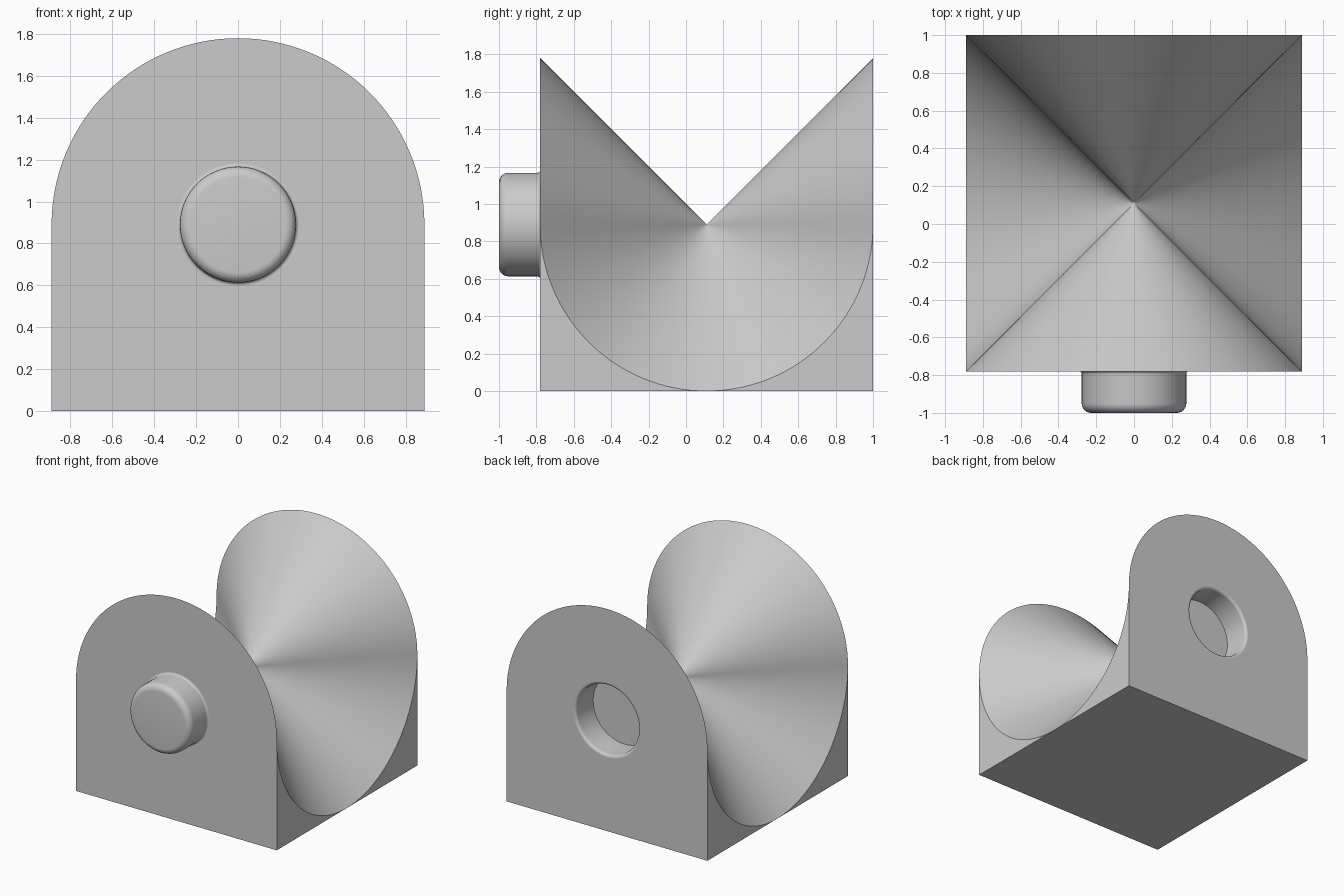
import bpy
import bmesh
from math import sin, cos, pi, radians

A = 0.89            # half the block side
CY, CZ = 0.11, 0.89  # centre of the block, where the cones meet
N = 64              # segments per half circle
R = 0.277           # peg and socket radius
DEPTH = 0.22

cube = bpy.data.objects.get("Cube")
if cube:
    bpy.data.objects.remove(cube, do_unlink=True)

grey = bpy.data.materials.new("plain grey")
grey.use_nodes = True
colour = (0.6, 0.6, 0.6, 1)
grey.diffuse_color = colour
grey.node_tree.nodes["Principled BSDF"].inputs["Base Color"].default_value = colour


def finish(bm, name):
    """Turn a bmesh into a smooth-shaded object placed on the block centre."""
    bmesh.ops.recalc_face_normals(bm, faces=bm.faces)
    mesh = bpy.data.meshes.new(name)
    bm.to_mesh(mesh)
    bm.free()
    mesh.materials.append(grey)
    obj = bpy.data.objects.new(name, mesh)
    obj.location = (0, CY, CZ)
    bpy.context.collection.objects.link(obj)
    bpy.ops.object.select_all(action="DESELECT")
    obj.select_set(True)
    bpy.context.view_layer.objects.active = obj
    bpy.ops.object.shade_smooth_by_angle(angle=radians(30))
    return obj


def fillet(r, y, size, start, end, steps=6):
    """Quarter-circle run of (radius, y) profile points round a centre."""
    angles = [start + (end - start) * i / steps for i in range(steps + 1)]
    return [(r + size * cos(t), y + size * sin(t)) for t in angles]


def bridge(bm, ring_a, ring_b):
    for i in range(len(ring_a)):
        j = (i + 1) % len(ring_a)
        bm.faces.new((ring_a[i], ring_a[j], ring_b[j], ring_b[i]))


def lathe(bm, profile, segments=64):
    """Spin a profile round the y axis, cap its last ring, return the first."""
    rings = []
    for r, y in profile:
        turns = [2 * pi * i / segments for i in range(segments)]
        rings.append([bm.verts.new((r * cos(t), y, r * sin(t))) for t in turns])
    for ring_a, ring_b in zip(rings, rings[1:]):
        bridge(bm, ring_a, ring_b)
    bm.faces.new(rings[-1])
    return rings[0]


# Block: four half circles form one closed rim that runs in to the centre
bm = bmesh.new()
rim_points = []
for side in range(4):
    s = -1 if side in (1, 2) else 1
    for k in range(N):
        c, h = A * cos(pi * k / N), A * sin(pi * k / N)
        if side % 2 == 0:
            rim_points.append((s * c, -s * A, h))
        else:
            rim_points.append((s * A, s * c, -h))
rim = [bm.verts.new(p) for p in rim_points]
inner = [bm.verts.new([0.01 * v for v in p]) for p in rim_points]
apex = bm.verts.new((0, 0, 0))
bridge(bm, rim, inner)
for i in range(4 * N):
    bm.faces.new((inner[i - 1], inner[i], apex))

# Block: bottom, front and the four side corner pieces
corners = [bm.verts.new((x, y, -A))
           for x, y in ((A, -A), (-A, -A), (-A, A), (A, A))]
c0, c1, c2, c3 = corners
half = N // 2
low_right, low_left = rim[N + half], rim[3 * N + half]
bm.faces.new((c0, c1, low_right, c2, c3, low_left))
bm.faces.new(rim[:N + 1] + [c1, c0])
bm.faces.new(rim[N:N + half + 1] + [c1])
bm.faces.new(rim[N + half:2 * N + 1] + [c2])
bm.faces.new(rim[3 * N:3 * N + half + 1] + [c3])
bm.faces.new(rim[3 * N + half:] + [rim[0], c0])

# Socket: rounded mouth, straight wall and flat floor
mouth = 0.022
socket = fillet(R + mouth, A - mouth, mouth, pi / 2, pi) + [(R, A - DEPTH)]
opening = lathe(bm, socket)

# Back face filled round the socket opening
outline = rim[2 * N:3 * N + 1] + [c3, c2]
edges = []
for loop in (outline, opening):
    for i, v in enumerate(loop):
        pair = (loop[i - 1], v)
        edges.append(bm.edges.get(pair) or bm.edges.new(pair))
bmesh.ops.triangle_fill(bm, edges=edges, use_beauty=True, normal=(0, 1, 0))
for edge in edges:
    edge.smooth = False
finish(bm, "cone_block")

# Peg: small flare at the base and a rounded outer edge
bm = bmesh.new()
flare, edge_round = 0.015, 0.05
peg = fillet(R + flare, -A - flare, flare, pi / 2, pi)
peg += fillet(R - edge_round, -A - DEPTH + edge_round, edge_round, 0, -pi / 2)
lathe(bm, peg)
finish(bm, "peg")
